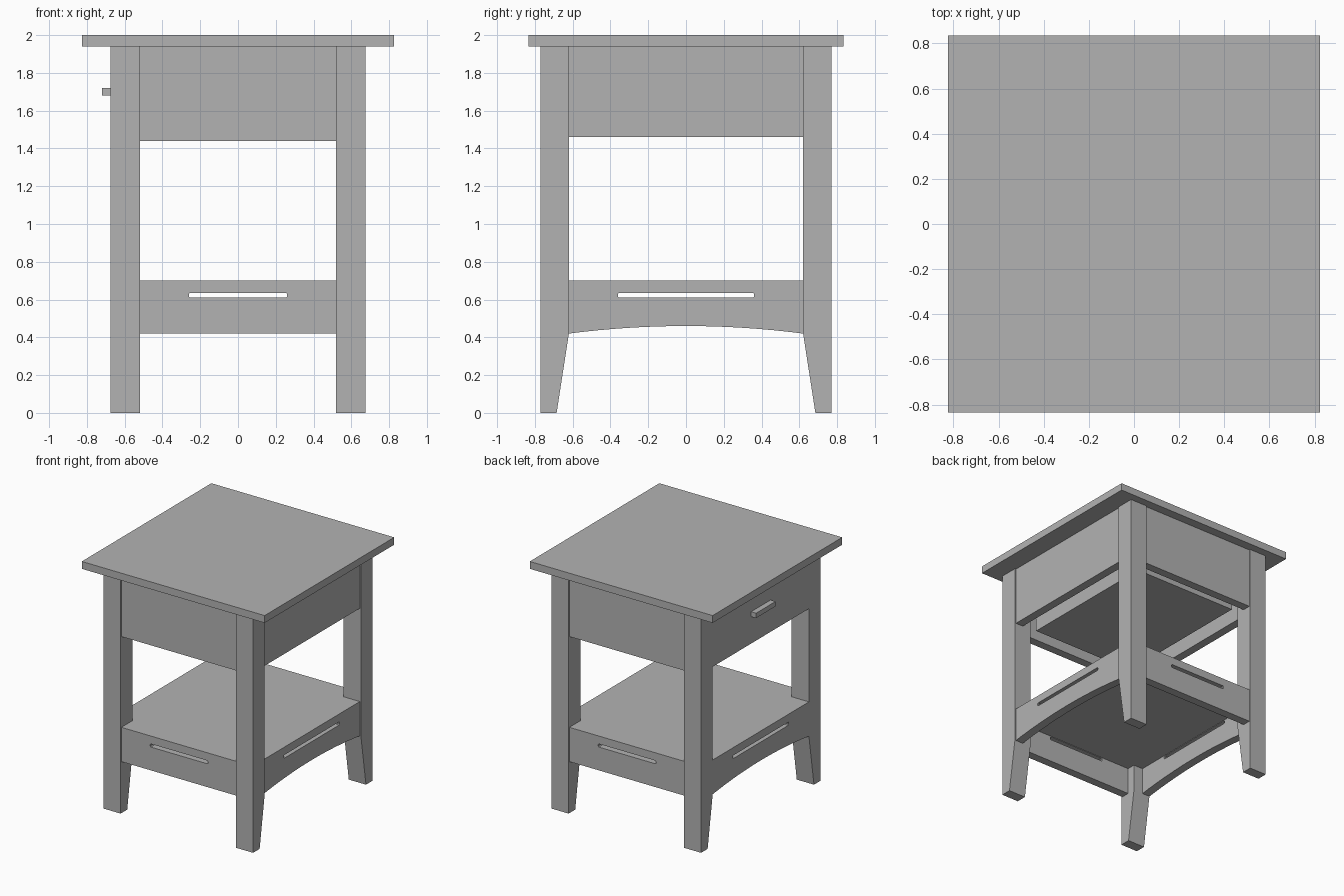
import bpy, bmesh, math
from mathutils import Matrix

if "Cube" in bpy.data.objects:
    bpy.data.objects.remove(bpy.data.objects["Cube"], do_unlink=True)

grey = bpy.data.materials.new("plain_grey")
grey.use_nodes = True
grey.diffuse_color = (0.45, 0.45, 0.45, 1)
grey.node_tree.nodes["Principled BSDF"].inputs["Base Color"].default_value = (0.45, 0.45, 0.45, 1)


def add_object(name, mesh):
    mesh.materials.clear()
    mesh.materials.append(grey)
    obj = bpy.data.objects.new(name, mesh)
    bpy.context.collection.objects.link(obj)
    return obj


def box(name, x, y, z):
    """Block between the given (low, high) limits."""
    bm = bmesh.new()
    bmesh.ops.create_cube(bm, size=1)
    for v in bm.verts:
        v.co = [lim[0] if c < 0 else lim[1] for c, lim in zip(v.co, (x, y, z))]
    mesh = bpy.data.meshes.new(name)
    bm.to_mesh(mesh)
    bm.free()
    return add_object(name, mesh)


def board(name, loops, axis, low, high):
    """Upright board: filled outline with holes, given thickness along axis."""
    curve = bpy.data.curves.new(name, "CURVE")
    curve.dimensions = "2D"
    curve.fill_mode = "BOTH"
    curve.extrude = abs(high - low) / 2
    for loop in loops:
        spline = curve.splines.new("POLY")
        spline.points.add(len(loop) - 1)
        for point, (a, b) in zip(spline.points, loop):
            point.co = (a, b, 0, 1)
        spline.use_cyclic_u = True
    temp = bpy.data.objects.new(name + "_outline", curve)
    bpy.context.collection.objects.link(temp)
    graph = bpy.context.evaluated_depsgraph_get()
    mesh = bpy.data.meshes.new_from_object(temp.evaluated_get(graph))
    bpy.data.objects.remove(temp, do_unlink=True)
    mid = (low + high) / 2
    if axis == "x":
        turn = Matrix(((0, 0, 1, mid), (1, 0, 0, 0), (0, 1, 0, 0), (0, 0, 0, 1)))
    else:
        turn = Matrix(((1, 0, 0, 0), (0, 0, -1, mid), (0, 1, 0, 0), (0, 0, 0, 1)))
    mesh.transform(turn)
    bm = bmesh.new()
    bm.from_mesh(mesh)
    bmesh.ops.remove_doubles(bm, verts=bm.verts, dist=0.0001)
    bmesh.ops.recalc_face_normals(bm, faces=bm.faces)
    for face in bm.faces:
        face.smooth = False
    bm.to_mesh(mesh)
    bm.free()
    mesh.name = name
    return add_object(name, mesh)


def slot(half):
    """Long thin slot with slightly clipped corners."""
    c, low, high = 0.006, 0.61, 0.636
    right = [(half - c, low), (half, low + c), (half, high - c), (half - c, high)]
    return right + [(-a, b) for a, b in reversed(right)]


def arched_rail(half, low, rise, top):
    steps = 16
    arch = [(half * t, low + rise * (1 - t * t))
            for t in (2 * i / steps - 1 for i in range(steps + 1))]
    return arch + [(half, top), (-half, top)]


LEG_X, LEG_Y = (0.52, 0.675), (0.62, 0.77)
TOP, SHELF, KNEE = 1.94, 0.70, 0.42
INSET, THICK = 0.01, 0.07
sides = {"right": -1, "left": 1}
ends = {"front": -1, "back": 1}

# Table top
box("table_top", (-0.825, 0.825), (-0.835, 0.835), (TOP, 2.0))

# Legs, tapered on the inner face near the floor
for end, sy in ends.items():
    profile = [(sy * a, b) for a, b in
               [(0.685, 0), (0.77, 0), (0.77, TOP), (0.62, TOP), (0.62, KNEE)]]
    for side, sx in sides.items():
        board(f"{end}_{side}_leg", [profile], "x", sx * LEG_X[0], sx * LEG_X[1])

# Front and back aprons and straight slotted rails
for end, sy in ends.items():
    outer = LEG_Y[1] - INSET
    span = sorted((sy * outer, sy * (outer - THICK)))
    box(f"{end}_apron", (-LEG_X[0], LEG_X[0]), span, (1.44, TOP))
    rail = arched_rail(LEG_X[0], KNEE, 0, SHELF)
    rail = [rail[0], rail[16], rail[17], rail[18]]
    board(f"{end}_rail", [rail, slot(0.26)], "y", span[0], span[1])

# Side apron, drawer front and arched slotted rails
for side, sx in sides.items():
    outer = LEG_X[1] - (INSET if sx > 0 else 0)
    span = sorted((sx * outer, sx * (outer - THICK)))
    name = "left_apron" if sx > 0 else "drawer_front"
    box(name, span, (-LEG_Y[0], LEG_Y[0]), (1.46, TOP))
    board(f"{side}_rail", [arched_rail(LEG_Y[0], KNEE, 0.04, SHELF), slot(0.36)],
          "x", span[0], span[1])

# Drawer box and handle
box("drawer_box", (-0.47, 0.47), (-0.61, 0.61), (1.46, 1.88))
box("drawer_handle", (-0.72, -0.675), (-0.125, 0.125), (1.68, 1.72))

# Lower shelf between the rails
box("shelf", (-0.605, 0.595), (-LEG_Y[0], LEG_Y[0]), (0.64, SHELF))
for end, sy in ends.items():
    box(f"{end}_shelf_strip", (-LEG_X[0], LEG_X[0]),
        sorted((sy * LEG_Y[0], sy * (LEG_Y[1] - INSET - THICK))), (0.64, SHELF))
